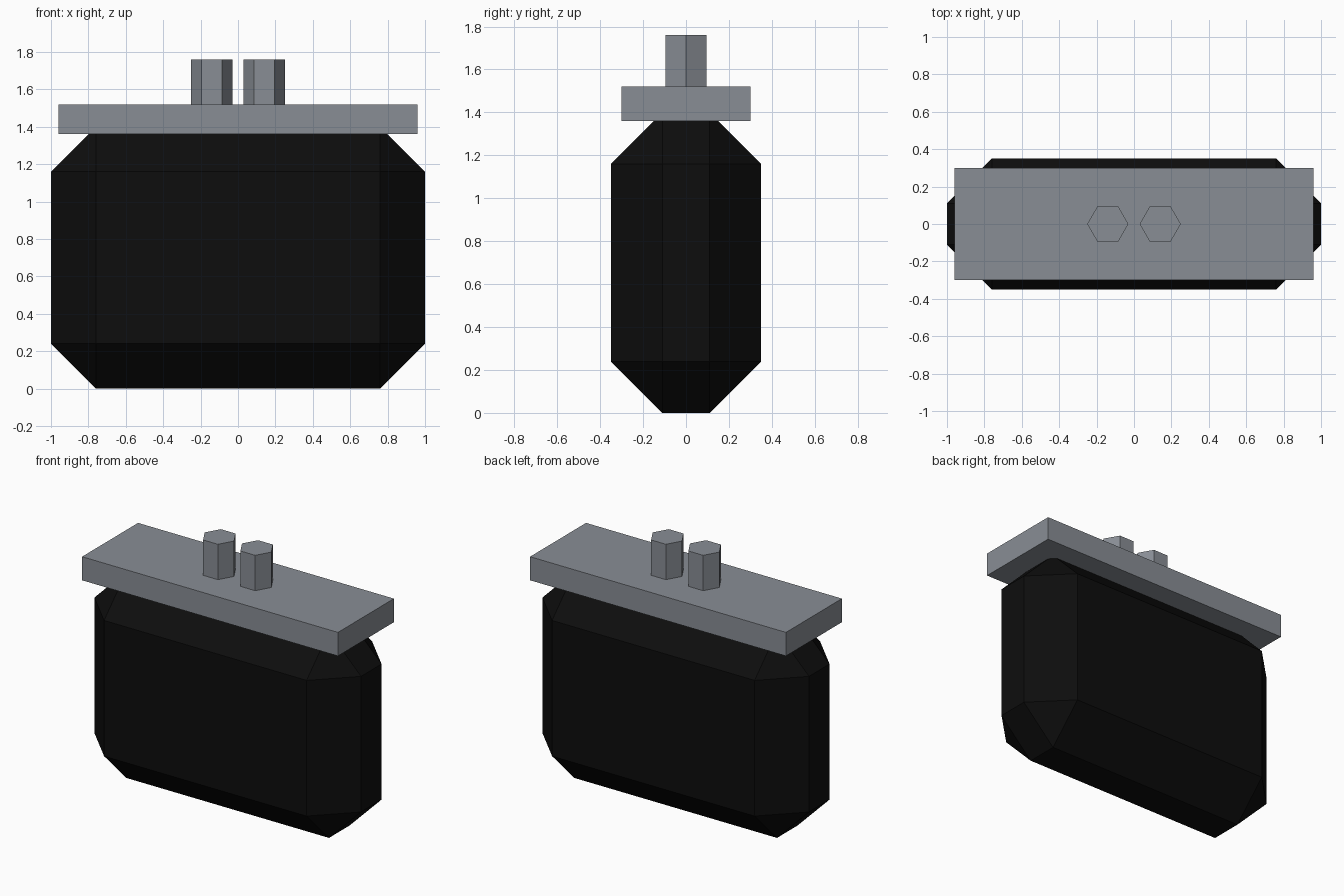
import bpy, bmesh, math
from mathutils import Matrix

if "Cube" in bpy.data.objects:
    bpy.data.objects.remove(bpy.data.objects["Cube"])


def material(name, rgb):
    m = bpy.data.materials.new(name)
    m.diffuse_color = (*rgb, 1)
    m.use_nodes = True
    m.node_tree.nodes["Principled BSDF"].inputs["Base Color"].default_value = m.diffuse_color
    return m


black = material("black", (0.004, 0.004, 0.004))
grey = material("steel grey", (0.25, 0.27, 0.30))


def finish(bm, name, mat):
    bmesh.ops.recalc_face_normals(bm, faces=bm.faces)
    mesh = bpy.data.meshes.new(name)
    bm.to_mesh(mesh)
    bm.free()
    mesh.materials.append(mat)
    obj = bpy.data.objects.new(name, mesh)
    bpy.context.collection.objects.link(obj)


def box(name, size, z0, mat, chamfer=0):
    bm = bmesh.new()
    place = Matrix.Translation((0, 0, z0 + size[2] / 2)) @ Matrix.Diagonal((*size, 1))
    bmesh.ops.create_cube(bm, size=1, matrix=place)
    if chamfer:
        bmesh.ops.bevel(bm, geom=bm.edges[:], offset=chamfer, offset_type='OFFSET',
                        segments=1, affect='EDGES')
    finish(bm, name, mat)


def hex_post(name, x, radius, z0, z1, mat):
    bm = bmesh.new()
    place = Matrix.Translation((x, 0, (z0 + z1) / 2)) @ Matrix.Rotation(math.radians(30), 4, 'Z')
    bmesh.ops.create_cone(bm, cap_ends=True, segments=6, radius1=radius, radius2=radius,
                          depth=z1 - z0, matrix=place)
    # put corners on the x axis whatever the primitive's start angle
    if max(v.co.x for v in bm.verts) < x + radius * 0.99:
        bmesh.ops.rotate(bm, verts=bm.verts, cent=(x, 0, 0),
                         matrix=Matrix.Rotation(math.radians(30), 3, 'Z'))
    finish(bm, name, mat)


# Chamfered body, flat lid and two hexagonal posts
box("body", (2, 0.7, 1.4), 0, black, chamfer=0.24)
box("lid", (1.92, 0.6, 0.16), 1.36, grey)
for side, x in (("left", -0.14), ("right", 0.14)):
    hex_post(side + "_post", x, 0.11, 1.48, 1.76, grey)
